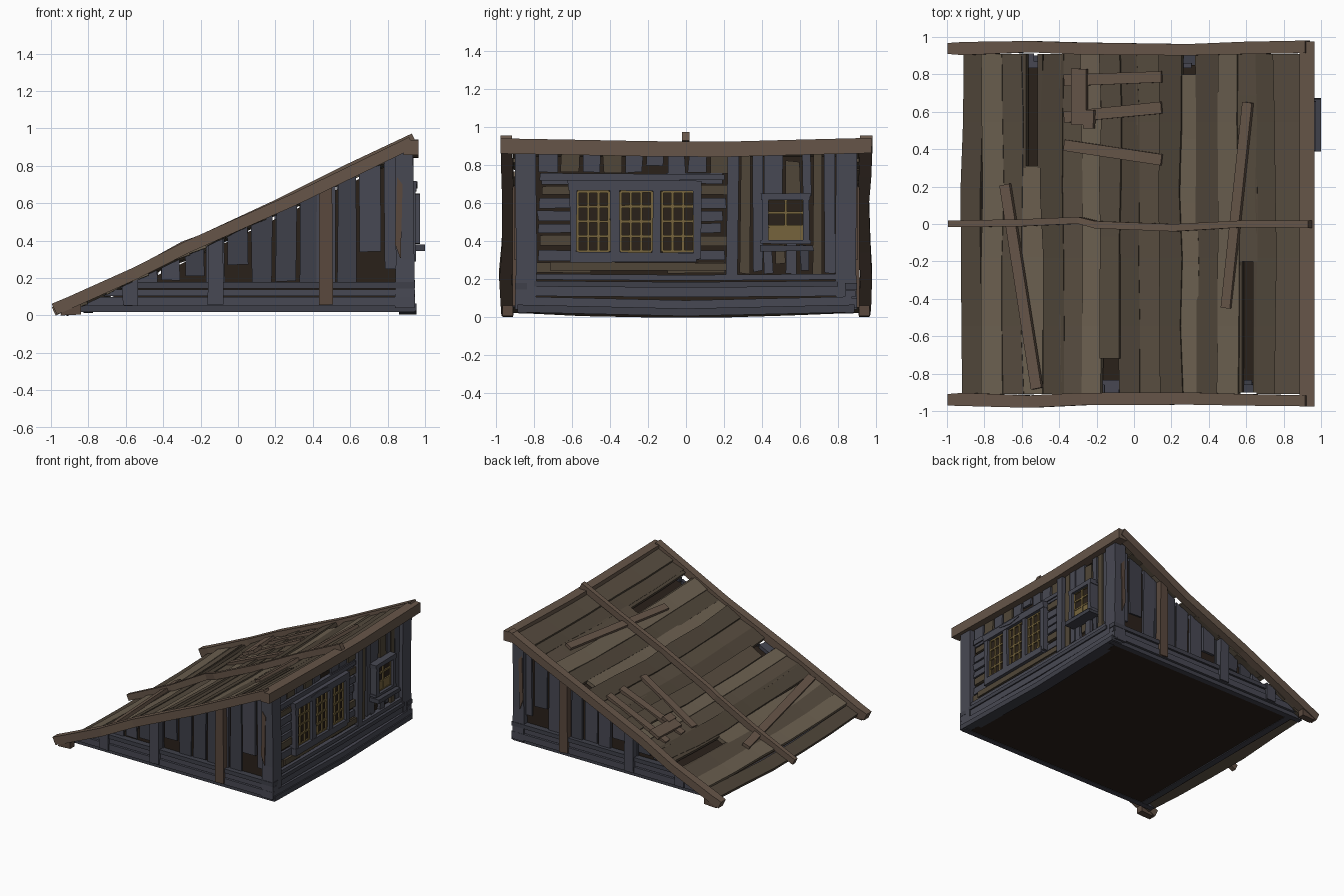
import bpy, bmesh, math, random
from mathutils import Vector as V

if "Cube" in bpy.data.objects:
    bpy.data.objects.remove(bpy.data.objects["Cube"])

random.seed(4)
K = 0.478                                   # roof slope
S = V((1, 0, K)).normalized()               # up-slope direction
N = V((-K, 0, 1)).normalized()              # roof normal
parts, mats = {}, {}
COL = dict(slate='494a54', slate2='41424b', brown='66564a', rust='5a4a40', dark='2e2620', roof='574d41',
           roof_light='6a5f50', roof_dark='4f463b', olive='51483b', tan='75643f')


def mat(c):
    if c not in mats:
        m = bpy.data.materials.new(c)
        h = COL[c]
        m.diffuse_color = [(int(h[i:i + 2], 16) / 255) ** 2.2 for i in (0, 2, 4)] + [1]
        m.use_nodes = True
        m.node_tree.nodes["Principled BSDF"].inputs["Base Color"].default_value = m.diffuse_color
        mats[c] = m
    return mats[c]


def part(name, c):
    return parts.setdefault((name, c), bmesh.new())


def j(a):
    return random.uniform(-a, a)


def slab(name, c, pts, ext):
    """Flat outline extruded by a vector."""
    bm = part(name, c)
    a = [bm.verts.new(p) for p in pts]
    b = [bm.verts.new(V(p) + V(ext)) for p in pts]
    bm.faces.new(a)
    bm.faces.new(b[::-1])
    for i in range(len(a)):
        k = (i + 1) % len(a)
        bm.faces.new((a[k], a[i], b[i], b[k]))


def beam(name, c, pts, w, t, jit=0.0):
    """Four-sided beam along a path, with width and thickness vectors."""
    bm = part(name, c)
    rings = []
    for p in pts:
        l, r = w * (-0.5 + j(jit)), w * (0.5 + j(jit))
        rings.append([bm.verts.new(V(p) + q) for q in (l - t / 2, r - t / 2, r + t / 2, l + t / 2)])
    for a, b in zip(rings, rings[1:]):
        for i in range(4):
            k = (i + 1) % 4
            bm.faces.new((a[i], a[k], b[k], b[i]))
    bm.faces.new(rings[0])
    bm.faces.new(rings[-1][::-1])


def front(name, c, y0, y1, z0, z1, x1, x0=0.885, a=0.006):
    """Slightly crooked board on the tall window wall."""
    q = [(y0, z0), (y1, z0), (y1, z1), (y0, z1)]
    slab(name, c, [(x1, y + j(a), z + j(a)) for y, z in q], (x0 - x1, 0, 0))


def sag(y):
    return 0.028 * (1 - y * y)


def roof_z(x, y):
    return 0.47 + K * x - sag(y)


# dark inner body, with the floor as its underside
slab('inner_body', 'dark', [(-0.835, -0.85, 0.022), (0.89, -0.85, 0.022), (0.89, -0.85, 0.845)], (0, 1.70, 0))

# roof planks: x range, y range, colour
planks = [(-.91, -.81, -.91, .91, 'roof_dark'), (-.81, -.70, -.91, .91, 'roof_light'), (-.71, -.59, -.91, .91, 'roof'),
          (-.60, -.48, -.91, .31, 'roof_light'), (-.49, -.37, -.91, .91, 'roof_dark'), (-.38, -.26, -.91, .91, 'roof'),
          (-.27, -.17, -.91, .91, 'roof_light'), (-.18, -.07, -.72, .91, 'roof'), (-.08, .03, -.91, .91, 'roof_dark'),
          (.02, .15, -.91, .91, 'roof'), (.14, .26, -.91, .91, 'roof_dark'), (.25, .35, -.91, .80, 'roof_light'),
          (.34, .46, -.91, .91, 'roof_dark'), (.45, .56, -.91, .91, 'roof_light'), (.55, .67, -.20, .91, 'roof'),
          (.66, .77, -.91, .91, 'roof_dark'), (.76, .91, -.91, .91, 'roof')]
for i, (x0, x1, y0, y1, c) in enumerate(planks):
    xm, up = (x0 + x1) / 2, (0, .012, .004)[i % 3]
    ys = [y0 + (y1 - y0) * k / 5 for k in range(6)]
    w = S * ((x1 - x0) / 0.902) + N * random.uniform(-0.016, 0.012)
    beam('roof_planks', c, [(xm + j(.005), y, roof_z(xm, y) + up) for y in ys], w, N * 0.03, 0.06)
# splintered stubs beside the roof holes
for x, y0, y1, w in [(-.585, .30, .91, .03), (.567, -.9, -.2, .035), (.655, -.9, -.2, .03), (-.495, .3, .91, .03)]:
    beam('roof_splinters', 'roof_dark', [(x, y, roof_z(x, y) + .004) for y in (y0, (y0 + y1) / 2, y1)], S * w, N * .03)

# loose repair boards nailed over the roof: x, y, x, y, width, lift
for xa, ya, xb, yb, wd, up in [(-.69, .21, -.52, -.88, .06, .035), (.61, .65, .495, -.45, .055, .035),
                               (-.37, .77, .15, .79, .06, .03), (-.37, .57, .15, .62, .065, .03),
                               (-.37, .42, .15, .34, .06, .03), (-.29, .53, -.29, .83, .09, .05),
                               (-.24, .51, -.24, .61, .06, .055)]:
    a, b = (V((x, y, roof_z(x, y) + up)) for x, y in ((xa, ya), (xb, yb)))
    beam('repair_boards', 'brown', [a, b], N.cross(b - a).normalized() * wd, N * 0.025, 0.06)

# bargeboards on both sloping edges and the long centre batten
Y = V((0, 1, 0))
for s in (-1, 1):
    path = [(-.982, .938, .034), (-.9, .938, .068), (-.55, .948, .225), (-.27, .938, .367), (.3, .932, .62),
            (.6, .938, .765), (.928, .945, .925)]
    beam('bargeboard', 'brown', [(x, s * y, z) for x, y, z in path], Y * 0.065, N * 0.064, 0.06)
    slab('barge_foot', 'rust', [(-.95, s * .91, 0), (-.84, s * .91, .005), (-.84, s * .91, .07), (-.93, s * .91, .05)],
         (0, s * .055, 0))
beam('centre_batten', 'brown', [(-.985, .0, .022), (-.6, .005, .20), (-.29, .02, .372), (-.2, -.005, .405),
                                (.22, -.02, .60), (.6, 0, .79), (.94, 0, .95)], Y * 0.038, N * 0.05, 0.05)

# beam along the high roof edge
beam('high_edge_beam', 'brown', [(.925, y, .902 - sag(y) * .7 + j(.004)) for y in (-.975, -.6, -.2, .2, .6, .975)],
     V((.08, 0, 0)), V((0, 0, .08)))


# sloping side walls, built for both sides
def side(name, c, s, x0, x1, z0, y1, zt=None, a=0.006):
    top = lambda x: min(.45 + K * x, zt if zt else 9)
    xa, xb = x0 + j(a), x1 + j(a)
    pts = [(x0, z0), (x1, z0 + j(a)), (xb, top(xb)), (xa, top(xa))]
    if zt:
        xk = (zt - .45) / K
        pts = [((z0 - .45) / K, z0), (x1, z0), (x1, zt), (xk, zt)]
    slab(name, c, [(x, s * y1, z) for x, z in pts], (0, s * (.835 - y1), 0))


for s in (-1, 1):
    for z0, z1, y1, c in [(.018, .055, .88, 'slate2'), (.05, .10, .90, 'slate'), (.105, .14, .89, 'slate'),
                          (.145, .178, .90, 'slate2')]:
        side('side_base_boards', c, s, -.8, .945, z0, y1, z1)
    for x0, x1, z0 in [(-.54, -.43, .17), (-.41, -.31, .19), (-.28, -.18, .21), (-.17, -.07, .17), (-.055, .055, .27),
                       (.075, .18, .17), (.20, .31, .18), (.33, .425, .17), (.42, .52, .17), (.53, .635, .17),
                       (.65, .765, .34), (.785, .85, .25)]:
        side('side_planks', random.choice(('slate', 'slate2')), s, x0, x1, z0, random.uniform(.86, .872))
    for x, z0, w, c in [(-.575, .055, .08, 'slate'), (-.12, .055, .085, 'slate'), (.47, .055, .075, 'rust')]:
        side('side_posts', c, s, x - w / 2, x + w / 2, z0, .912)
    # corner post wrapping the tall wall
    beam('corner_post', 'slate', [(.888, s * .845, .04), (.89, s * .838, .3), (.888, s * .842, .6), (.888, s * .845, .87)],
         V((.1, 0, 0)), V((0, .11, 0)), 0.05)
    slab('rusty_patch', 'rust', [(.84, s * .903, .38), (.87, s * .903, .3), (.88, s * .903, .7), (.85, s * .903, .74)],
         (0, s * -.02, 0))

# low sill at the back
beam('back_sill', 'slate2', [(-.80, -.88, .035), (-.80, 0, .028), (-.80, .88, .035)], V((.05, 0, 0)), V((0, 0, .03)))

# tall wall: base boards that sag in the middle
for z, h, x, hw, c in [(.045, .04, .955, .885, 'slate2'), (.085, .045, .945, .87, 'slate'), (.135, .05, .935, .80, 'slate'),
                       (.175, .03, .945, .80, 'slate2'), (.212, .03, .93, .80, 'slate')]:
    d = 0.02 if z < .1 else .006
    beam('window_wall_base', c, [((x + .86) / 2, y * hw, z - d * (1 - abs(y))) for y in (-1, -.5, 0, .5, 1)],
         V((x - .86, 0, 0)), V((0, 0, h)))

# tall wall: horizontal boards, then upright boards
for i, z in enumerate((.235, .30, .375, .44, .505, .575, .64, .70)):
    c = 'olive' if i in (0, 2, 6) else 'slate'
    front('horizontal_boards', c, -.77 + j(.02), -.5, z, z + .052, .912)
    front('horizontal_boards', c, -.1, .205 + j(.02), z, z + .052, .912)
for i in range(9):
    y = -.77 + i * .112
    front('upper_boards', ('slate', 'olive')[i in (1, 3, 8)], y, y + .095, .76 + (i == 5) * .04, .87, .908)
front('wall_rail', 'slate', -.77, .205, .72, .755, .922)
front('wall_rail', 'olive', -.72, .22, .24, .285, .925)
front('wall_stud', 'slate', .215, .275, .22, .87, .935)
for y0, y1, z0, z1, c in [(.285, .34, .23, .86, 'olive'), (.35, .40, .24, .86, 'slate'), (.41, .455, .23, .38, 'slate'),
                          (.47, .52, .28, .38, 'olive'), (.53, .58, .23, .38, 'slate'), (.60, .65, .24, .38, 'slate2'),
                          (.41, .51, .62, .86, 'slate'), (.52, .60, .63, .82, 'olive'), (.61, .66, .63, .86, 'slate'),
                          (.67, .72, .22, .86, 'olive'), (.73, .785, .23, .86, 'slate')]:
    front('upright_boards', c, y0, y1, z0, z1, random.uniform(.905, .918))


def window(y0, y1, z0, z1, cols, rows, x):
    front('window_glass', 'dark', y0, y1, z0, z1, x - .012, a=0)
    for i in range(cols + 1):
        y = y0 + (y1 - y0) * i / cols
        front('window_bars', 'tan', y - .007, y + .007, z0, z1, x, a=.001)
    for i in range(rows + 1):
        z = z0 + (z1 - z0) * i / rows
        front('window_bars', 'tan', y0, y1, z - .007, z + .007, x - .001, a=.001)


# triple window with its frame
for y in (-.57, -.345, -.125):
    window(y, y + .165, .345, .66, 3, 4, .93)
for y0, y1 in [(-.61, -.575), (-.40, -.35), (-.175, -.13), (.042, .078)]:
    front('large_window_frame', 'slate', y0, y1, .30, .71, .95)
front('large_window_frame', 'slate', -.61, .05, .29, .342, .952)
front('large_window_frame', 'slate', -.62, .08, .665, .72, .955)
slab('frame_splinter', 'slate', [(.96, -.42, .70), (.96, -.3, .68), (.96, -.2, .70), (.96, -.3, .715)], (-.03, 0, 0))

# small window with frame, boarded lower part and projecting sill
window(.43, .62, .405, .62, 2, 3, .95)
front('window_board', 'tan', .43, .62, .405, .47, .945)
for y0, y1, z0, z1 in [(.40, .432, .39, .64), (.618, .65, .39, .64), (.395, .655, .618, .65), (.395, .655, .385, .408)]:
    front('small_window_frame', 'slate', y0, y1, z0, z1, .972, a=.004)
front('small_window_sill', 'slate2', .385, .67, .35, .38, 1.0)

# turn every collected part into an object
for (name, c), bm in parts.items():
    bmesh.ops.recalc_face_normals(bm, faces=bm.faces[:])
    me = bpy.data.meshes.new(name)
    bm.to_mesh(me)
    bm.free()
    me.materials.append(mat(c))
    bpy.context.collection.objects.link(bpy.data.objects.new(name, me))
